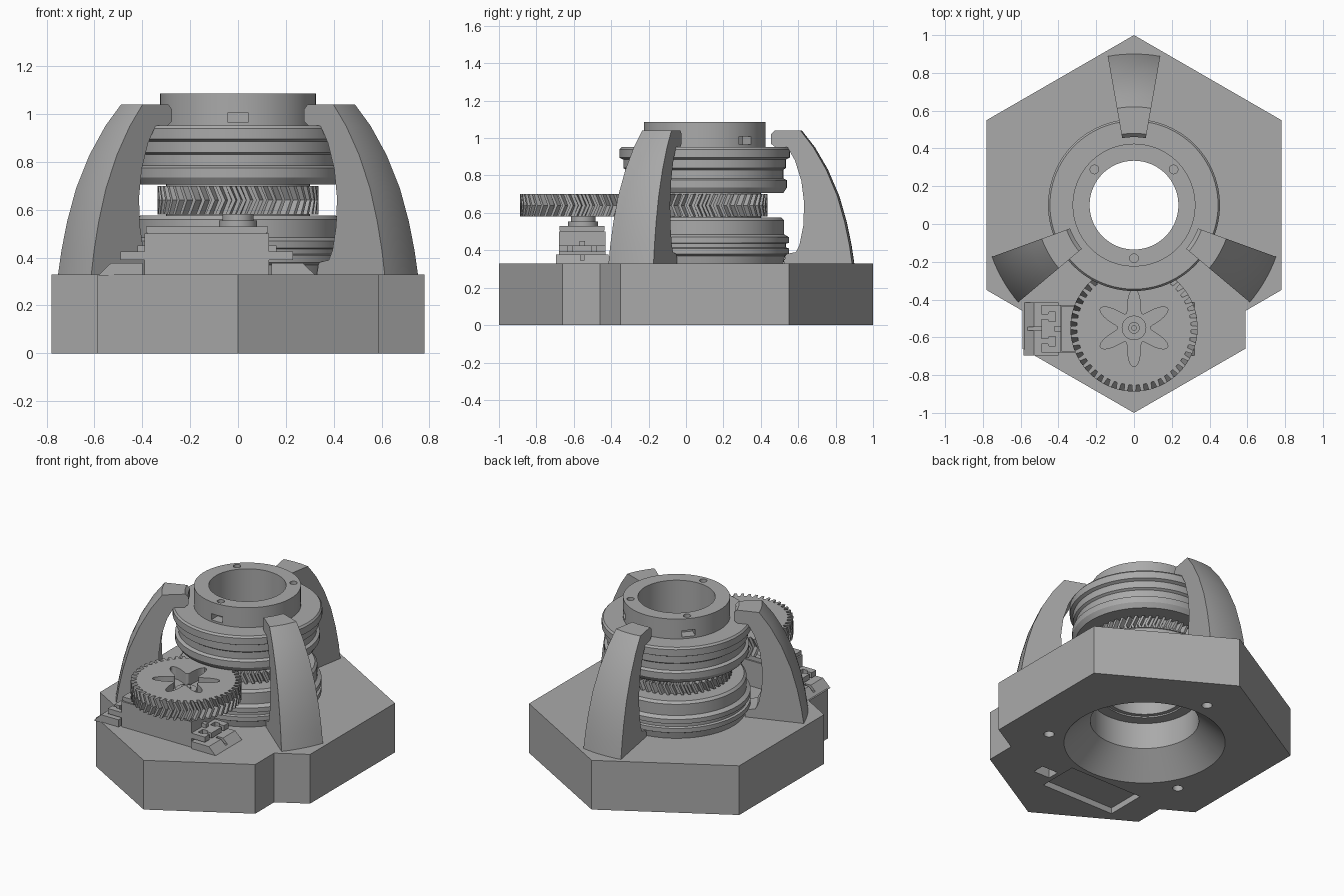
import bpy, bmesh, math
from math import sin, cos, pi, radians
from mathutils import Matrix, Vector

if "Cube" in bpy.data.objects:
    bpy.data.objects.remove(bpy.data.objects["Cube"], do_unlink=True)

GREY = bpy.data.materials.new("plain grey")
GREY.use_nodes = True
GREY.diffuse_color = (0.4, 0.4, 0.4, 1)
GREY.node_tree.nodes["Principled BSDF"].inputs["Base Color"].default_value = (0.4, 0.4, 0.4, 1)

AXIS = (0, 0.1)        # main turntable axis
DRIVE = (0, -0.55)     # drive gear axis
LEGS = (90, 210, 330)
SCREWS = (42, 138, 270)
parts = []


def finish(name, bm):
    bmesh.ops.recalc_face_normals(bm, faces=bm.faces)
    mesh = bpy.data.meshes.new(name)
    bm.to_mesh(mesh)
    bm.free()
    mesh.materials.append(GREY)
    ob = bpy.data.objects.new(name, mesh)
    bpy.context.collection.objects.link(ob)
    parts.append(ob)
    return ob


def lathe(name, profile, centre=AXIS, start=0, sweep=360, steps=96):
    """Revolve a closed (radius, z) profile, fully or through a sector."""
    bm = bmesh.new()
    full = sweep == 360
    rings = []
    for i in range(steps if full else steps + 1):
        a = radians(start + sweep * i / steps)
        rings.append([bm.verts.new((centre[0] + r * cos(a), centre[1] + r * sin(a), z))
                      for r, z in profile])
    n = len(profile)
    for i in range(steps):
        p, q = rings[i], rings[(i + 1) % len(rings)]
        for j in range(n):
            k = (j + 1) % n
            bm.faces.new((p[j], q[j], q[k], p[k]))
    if not full:
        bm.faces.new(rings[0])
        bm.faces.new(rings[-1])
    return finish(name, bm)


def prism(name, outline, z0, z1):
    bm = bmesh.new()
    face = bm.faces.new([bm.verts.new((x, y, z0)) for x, y in outline])
    top = bmesh.ops.extrude_face_region(bm, geom=[face])["geom"]
    bmesh.ops.translate(bm, vec=(0, 0, z1 - z0),
                        verts=[v for v in top if isinstance(v, bmesh.types.BMVert)])
    return finish(name, bm)


def box(name, x0, x1, y0, y1, z0, z1):
    return prism(name, [(x0, y0), (x1, y0), (x1, y1), (x0, y1)], z0, z1)


def disc(name, x, y, r, z0, z1, sides=32):
    return prism(name, [(x + r * cos(2 * pi * i / sides), y + r * sin(2 * pi * i / sides))
                        for i in range(sides)], z0, z1)


def cut(target, cutters):
    for c in cutters:
        m = target.modifiers.new("cut", "BOOLEAN")
        m.operation, m.solver, m.object = "DIFFERENCE", "EXACT", c
    dg = bpy.context.evaluated_depsgraph_get()
    mesh = bpy.data.meshes.new_from_object(target.evaluated_get(dg))
    target.modifiers.clear()
    target.data = mesh
    for c in cutters:
        parts.remove(c)
        bpy.data.objects.remove(c, do_unlink=True)


def around(angle, r):
    a = radians(angle)
    return AXIS[0] + r * cos(a), AXIS[1] + r * sin(a)


def herringbone(name, centre, z0, z1, inner, phase, twist, teeth=48, root=0.302, tip=0.337):
    """Ring gear with V-shaped teeth; inner(angle) gives the bore radius."""
    bm = bmesh.new()
    shape = [(-0.2, root), (0.2, root), (0.32, tip), (0.68, tip)]
    pitch = 2 * pi / teeth

    def ring(z, turn, radius):
        out = []
        for t in range(teeth):
            for f, r in shape:
                a = (t + f + phase) * pitch + turn
                d = radius(a) if radius else r
                out.append(bm.verts.new((centre[0] + d * cos(a), centre[1] + d * sin(a), z)))
        return out

    loops = [ring(z0, 0, inner), ring(z0, 0, None), ring((z0 + z1) / 2, twist, None),
             ring(z1, 0, None), ring(z1, 0, inner)]
    n = len(loops[0])
    for s in range(5):
        p, q = loops[s], loops[(s + 1) % 5]
        for i in range(n):
            j = (i + 1) % n
            bm.faces.new((p[i], p[j], q[j], q[i]))
    return finish(name, bm)


# Base slab with conical opening, servo pocket and screw holes
half = [(0, 1), (0.78, 0.55), (0.78, -0.35), (0.59, -0.46), (0.59, -0.66), (0, -1)]
base = prism("base", half + [(-x, y) for x, y in half[-2:0:-1]], 0, 0.33)
opening = lathe("opening", [(0, -0.1), (0.49, -0.1), (0.49, 0), (0.33, 0.15), (0.33, 0.4), (0, 0.4)][1:5]
                + [(0.001, 0.4), (0.001, -0.1)])
cut(base, [opening,
           box("pocket", -0.4, 0.14, -0.69, -0.42, -0.1, 0.04),
           box("cable_channel", 0.17, 0.29, -0.6, -0.52, -0.1, 0.1)]
    + [disc("screw_hole", *around(a, 0.59), 0.032, -0.1, 0.15) for a in LEGS])

# Curved legs that hook over the upper bearing
leg = [(0.80, 0.33), (0.785, 0.43), (0.76, 0.55), (0.72, 0.69), (0.66, 0.83), (0.59, 0.95),
       (0.52, 1.04), (0.38, 1.04), (0.36, 1.02), (0.36, 0.97), (0.385, 0.95), (0.45, 0.95),
       (0.49, 0.88), (0.525, 0.77), (0.54, 0.65), (0.535, 0.53), (0.515, 0.43), (0.495, 0.39),
       (0.44, 0.38), (0.43, 0.33)]
for a, side in zip(LEGS, ("back", "right", "left")):
    lathe(side + "_leg", leg, start=a - 10, sweep=20, steps=8)

# Bearings above and below the ring gear
lathe("lower_bearing", [(0.26, 0.325), (0.42, 0.325), (0.43, 0.37), (0.45, 0.38), (0.45, 0.41),
                        (0.435, 0.415), (0.435, 0.435), (0.45, 0.44), (0.45, 0.47), (0.425, 0.485),
                        (0.425, 0.56), (0.41, 0.575), (0.26, 0.575)])
lathe("upper_bearing", [(0.26, 0.705), (0.42, 0.705), (0.43, 0.72), (0.44, 0.735), (0.44, 0.775),
                        (0.42, 0.785), (0.42, 0.83), (0.435, 0.84), (0.435, 0.885), (0.455, 0.895),
                        (0.455, 0.94), (0.445, 0.952), (0.26, 0.952)])
herringbone("ring_gear", AXIS, 0.58, 0.70, lambda a: 0.28, 0, -0.08)

# Central tube and hub, with screw holes and nut pockets
hub = lathe("hub", [(0.235, 0.335), (0.3, 0.335), (0.3, 0.94), (0.325, 0.94),
                    (0.325, 1.085), (0.235, 1.085)])
cutters = [disc("bolt_hole", *around(a, 0.282), 0.023, 0.985, 1.2, 24) for a in SCREWS]
for a in SCREWS:
    slot = box("nut_pocket", 0.255, 0.4, -0.042, 0.042, 0.965, 1.007)
    slot.data.transform(Matrix.Translation((*AXIS, 0)) @ Matrix.Rotation(radians(a), 4, "Z"))
    cutters.append(slot)
cut(hub, cutters)


# Drive gear with a six-armed recess for the servo horn
def star(a):
    return 0.085 + 0.12 * ((cos(6 * (a - pi / 2)) + 1) / 2) ** 1.4


herringbone("drive_gear", DRIVE, 0.58, 0.70, star, 0.5, 0.08)
disc("drive_gear_floor", *DRIVE, 0.25, 0.585, 0.62)
disc("horn_hub", *DRIVE, 0.065, 0.55, 0.64)
lathe("horn_screw", [(0.012, 0.63), (0.03, 0.63), (0.03, 0.655), (0.012, 0.655)], DRIVE, steps=32)

# Servo body
box("servo_body", -0.39, 0.13, -0.68, -0.43, 0.05, 0.50)
box("servo_lid", -0.385, 0.125, -0.675, -0.435, 0.505, 0.53)
box("servo_lid_seam", -0.38, 0.12, -0.67, -0.44, 0.49, 0.51)
disc("servo_collar", *DRIVE, 0.08, 0.53, 0.555)
disc("servo_shaft", *DRIVE, 0.035, 0.55, 0.59)

# Servo ears with open screw slots, and the mounts under them, on both sides
MID = -0.13
for s, side in ((-1, "right"), (1, "left")):
    outline = [(0.255, -0.68), (0.36, -0.68)]
    for y in (-0.62, -0.49):
        outline += [(0.36, y - 0.012), (0.325, y - 0.012), (0.32, y - 0.025), (0.285, y - 0.025),
                    (0.285, y + 0.025), (0.32, y + 0.025), (0.325, y + 0.012), (0.36, y + 0.012)]
    outline += [(0.36, -0.43), (0.255, -0.43)]
    prism(side + "_servo_ear", [(MID + s * x, y) for x, y in outline], 0.39, 0.425)
    box(side + "_ear_rib", *sorted((MID + s * 0.255, MID + s * 0.29)), -0.57, -0.54, 0.42, 0.45)
    mount = box(side + "_servo_mount", *sorted((MID + s * 0.27, MID + s * 0.455)),
                -0.695, -0.415, 0.325, 0.378)
    # Slope the outer end of the mount
    for v in mount.data.vertices:
        if v.co.z > 0.35 and abs(v.co.x - MID) > 0.4:
            v.co.x -= s * 0.055
    cut(mount, [box("mount_groove", *sorted((MID + s * 0.36, MID + s * 0.5)),
                    -0.565, -0.545, 0.345, 0.5)])

# Smooth round walls, keep crisp edges
bpy.ops.object.select_all(action="DESELECT")
for ob in parts:
    ob.select_set(True)
bpy.context.view_layer.objects.active = base
bpy.ops.object.shade_smooth_by_angle(angle=radians(25))
